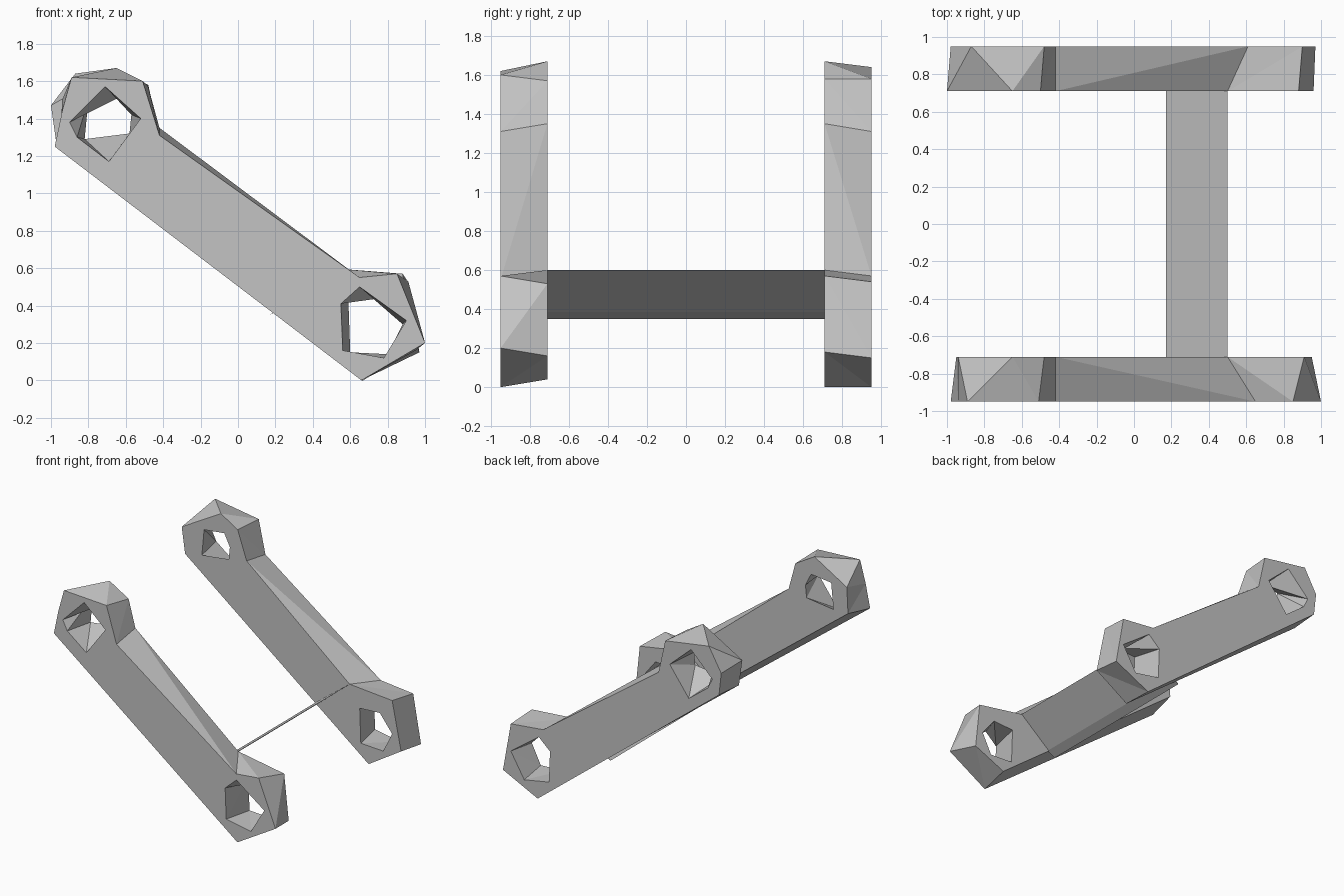
import bpy
import bmesh
from mathutils import Vector

default_cube = bpy.data.objects.get("Cube")
if default_cube:
    bpy.data.objects.remove(default_cube, do_unlink=True)


def make_material(name, color):
    material = bpy.data.materials.new(name)
    material.use_nodes = True
    material.diffuse_color = color
    material.node_tree.nodes["Principled BSDF"].inputs["Base Color"].default_value = color
    return material


grey = make_material("plain grey", (0.55, 0.55, 0.55, 1))


def add_loop(bm, points, y):
    """Closed ring of edges in the plane at depth y."""
    verts = [bm.verts.new((x, y, z)) for x, z in points]
    edges = [bm.edges.new((a, b)) for a, b in zip(verts, verts[1:] + verts[:1])]
    return verts, edges


def add_wall(bm, ring_a, ring_b):
    """Triangulated wall joining two rings of equal length."""
    count = len(ring_a)
    for i in range(count):
        j = (i + 1) % count
        bm.faces.new((ring_a[i], ring_a[j], ring_b[j]))
        bm.faces.new((ring_a[i], ring_b[j], ring_b[i]))


def finish(bm, name):
    bmesh.ops.recalc_face_normals(bm, faces=bm.faces[:])
    mesh = bpy.data.meshes.new(name)
    bm.to_mesh(mesh)
    bm.free()
    mesh.materials.append(grey)
    obj = bpy.data.objects.new(name, mesh)
    bpy.context.collection.objects.link(obj)
    return obj


def build_arm(name, outer_rings, inner_rings, outer_y, inner_y):
    """Faceted arm: an outline and two holes lofted between two flat sides."""
    bm = bmesh.new()
    outer = [add_loop(bm, ring, outer_y) for ring in outer_rings]
    inner = [add_loop(bm, ring, inner_y) for ring in inner_rings]
    for side in (outer, inner):
        edges = [edge for ring in side for edge in ring[1]]
        bmesh.ops.triangle_fill(bm, edges=edges, use_beauty=True,
                                normal=Vector((0, 1, 0)))
    for ring_a, ring_b in zip(outer, inner):
        add_wall(bm, ring_a[0], ring_b[0])
    return finish(bm, name)


# Holes through the two knuckles, wider on the outer side
low_hole_outer = [(.65, .5), (.9, .32), (.78, .12), (.56, .16), (.55, .41)]
low_hole_inner = [(.77, .44), (.88, .3), (.8, .14), (.6, .15), (.59, .43)]
high_hole_outer = [(-.71, 1.57), (-.52, 1.4), (-.69, 1.17), (-.86, 1.3), (-.9, 1.38)]
high_hole_inner = [(-.62, 1.52), (-.57, 1.42), (-.58, 1.32), (-.82, 1.29), (-.8, 1.5)]
outer_holes = [low_hole_outer, high_hole_outer]
inner_holes = [low_hole_inner, high_hole_inner]

# Front arm
front_outer = [(.66, 0), (1, .2), (.85, .57), (.65, .55), (-.42, 1.31),
               (-.51, 1.6), (-.89, 1.62), (-.94, 1.44), (-.98, 1.25)]
front_inner = [(.68, .04), (.95, .16), (.91, .53), (.5, .6), (-.42, 1.35),
               (-.48, 1.57), (-.65, 1.67), (-.94, 1.5), (-.95, 1.29)]
build_arm("front_arm", [front_outer] + outer_holes, [front_inner] + inner_holes,
          -.95, -.71)

# Back arm
back_outer = [(.66, 0), (.97, .15), (.9, .54), (.61, .57), (-.42, 1.31),
              (-.48, 1.58), (-.87, 1.64), (-.98, 1.45), (-.96, 1.27)]
back_inner = [(.67, 0), (.96, .18), (.88, .57), (.5, .6), (-.42, 1.35),
              (-.5, 1.58), (-.65, 1.67), (-1, 1.47), (-.97, 1.26)]
build_arm("back_arm", [back_outer] + outer_holes, [back_inner] + inner_holes,
          .95, .71)

# Thin slanted cross plate joining the arms
bm = bmesh.new()
plate_profile = [(.17, .35), (.24, .385), (.5, .6)]
plate_ends = [add_loop(bm, plate_profile, y)[0] for y in (-.72, .72)]
add_wall(bm, *plate_ends)
for end in plate_ends:
    bm.faces.new(end)
finish(bm, "cross_plate")
